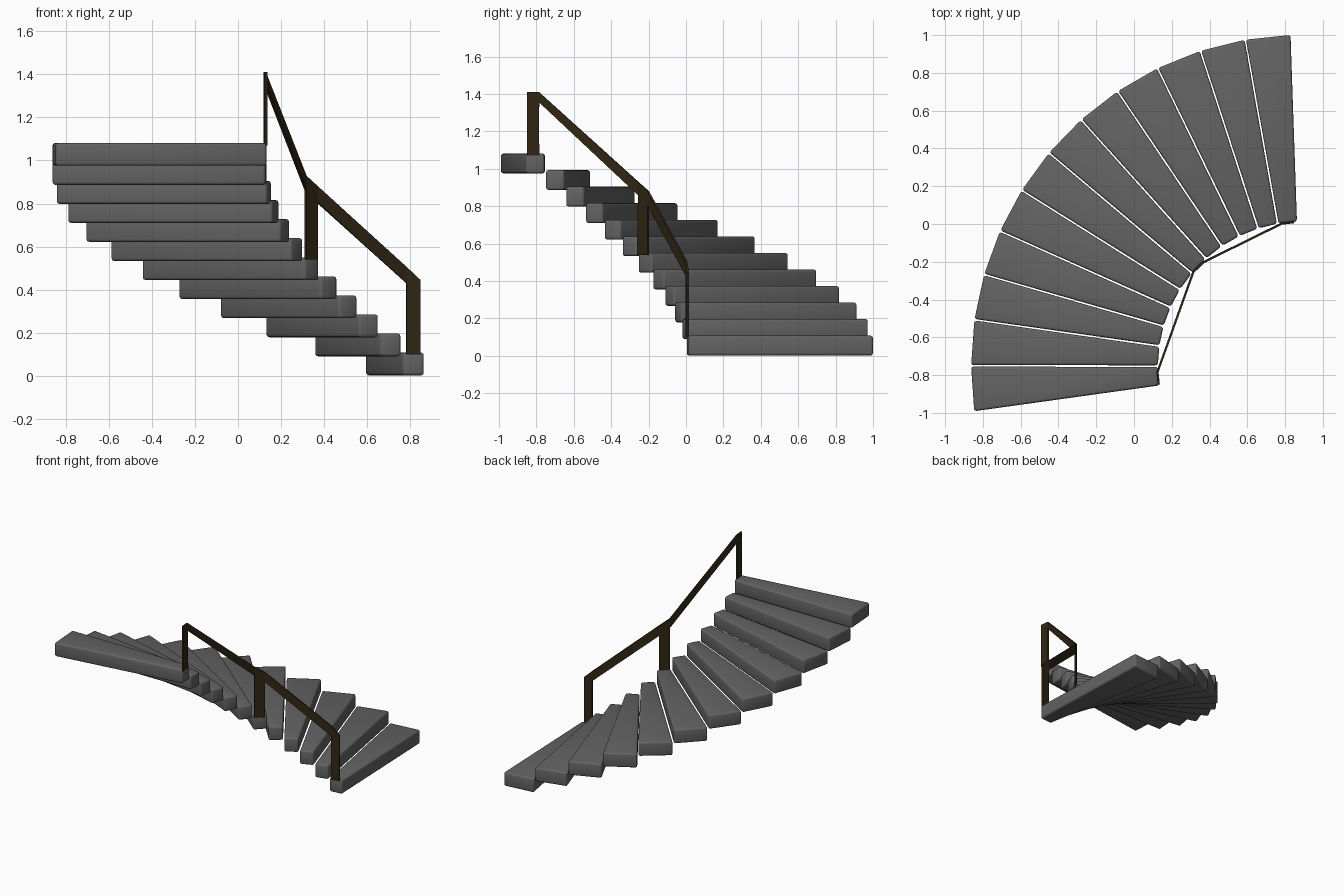
import bpy, bmesh, math
from mathutils import Vector

if "Cube" in bpy.data.objects:
    bpy.data.objects.remove(bpy.data.objects["Cube"])


def material(name, rgb):
    m = bpy.data.materials.new(name)
    m.diffuse_color = (*rgb, 1)
    m.use_nodes = True
    m.node_tree.nodes["Principled BSDF"].inputs["Base Color"].default_value = m.diffuse_color
    return m


def make_object(name, bm, mat):
    bmesh.ops.recalc_face_normals(bm, faces=bm.faces)
    mesh = bpy.data.meshes.new(name)
    bm.to_mesh(mesh)
    bm.free()
    mesh.materials.append(mat)
    ob = bpy.data.objects.new(name, mesh)
    bpy.context.collection.objects.link(ob)
    return ob


stone = material("grey stone", (0.125, 0.125, 0.125))
wood = material("dark brown wood", (0.03, 0.019, 0.007))

# Curved flight: wedge treads fanned around one centre
CENTRE = Vector((0.894, -0.754))
R_IN, R_OUT = 0.766, 1.752
HALF_IN, HALF_OUT = 0.049, 0.1185
RISE, THICK = 0.0885, 0.106

for i in range(12):
    a = math.radians(96.0 + 7.99 * i)
    radial = Vector((math.cos(a), math.sin(a)))
    side = Vector((-radial.y, radial.x))
    z = 0.002 + RISE * i
    bm = bmesh.new()
    base = [bm.verts.new((*(CENTRE + radial * r + side * w), z))
            for r, w in ((R_IN, -HALF_IN), (R_OUT, -HALF_OUT),
                         (R_OUT, HALF_OUT), (R_IN, HALF_IN))]
    bottom = bm.faces.new(base)
    ext = bmesh.ops.extrude_face_region(bm, geom=[bottom], use_keep_orig=True)
    for v in ext["geom"]:
        if isinstance(v, bmesh.types.BMVert):
            v.co.z += THICK
    bmesh.ops.bevel(bm, geom=bm.edges[:], offset=0.013, segments=3,
                    profile=0.5, affect='EDGES')
    step = make_object(f"step_{i + 1:02d}", bm, stone)
    bpy.context.view_layer.objects.active = step
    step.select_set(True)
    bpy.ops.object.shade_smooth_by_angle(angle=math.radians(35))
    step.select_set(False)

# Handrail: thin strip along the inner edge; each row is x, y, rail bottom, rail top
path = [(0.847, 0.010, 0.38, 0.445), (0.782, 0.002, 0.43, 0.505),
        (0.368, -0.202, 0.805, 0.88), (0.314, -0.254, 0.86, 0.928),
        (0.124, -0.785, 1.355, 1.41), (0.131, -0.850, 1.355, 1.41)]
feet = [0.10, 0.54, 1.07]

bm = bmesh.new()
low = [bm.verts.new((x, y, b)) for x, y, b, t in path]
top = [bm.verts.new((x, y, t)) for x, y, b, t in path]
for j in range(5):
    bm.faces.new((low[j], low[j + 1], top[j + 1], top[j]))
# Posts under the first, second and third pairs of points
for k, foot in enumerate(feet):
    p, q = low[2 * k], low[2 * k + 1]
    pf = bm.verts.new((p.co.x, p.co.y, foot))
    qf = bm.verts.new((q.co.x, q.co.y, foot))
    bm.faces.new((pf, qf, q, p))
rail = make_object("handrail", bm, wood)
mod = rail.modifiers.new("thickness", 'SOLIDIFY')
mod.thickness = 0.012
mod.offset = 0
